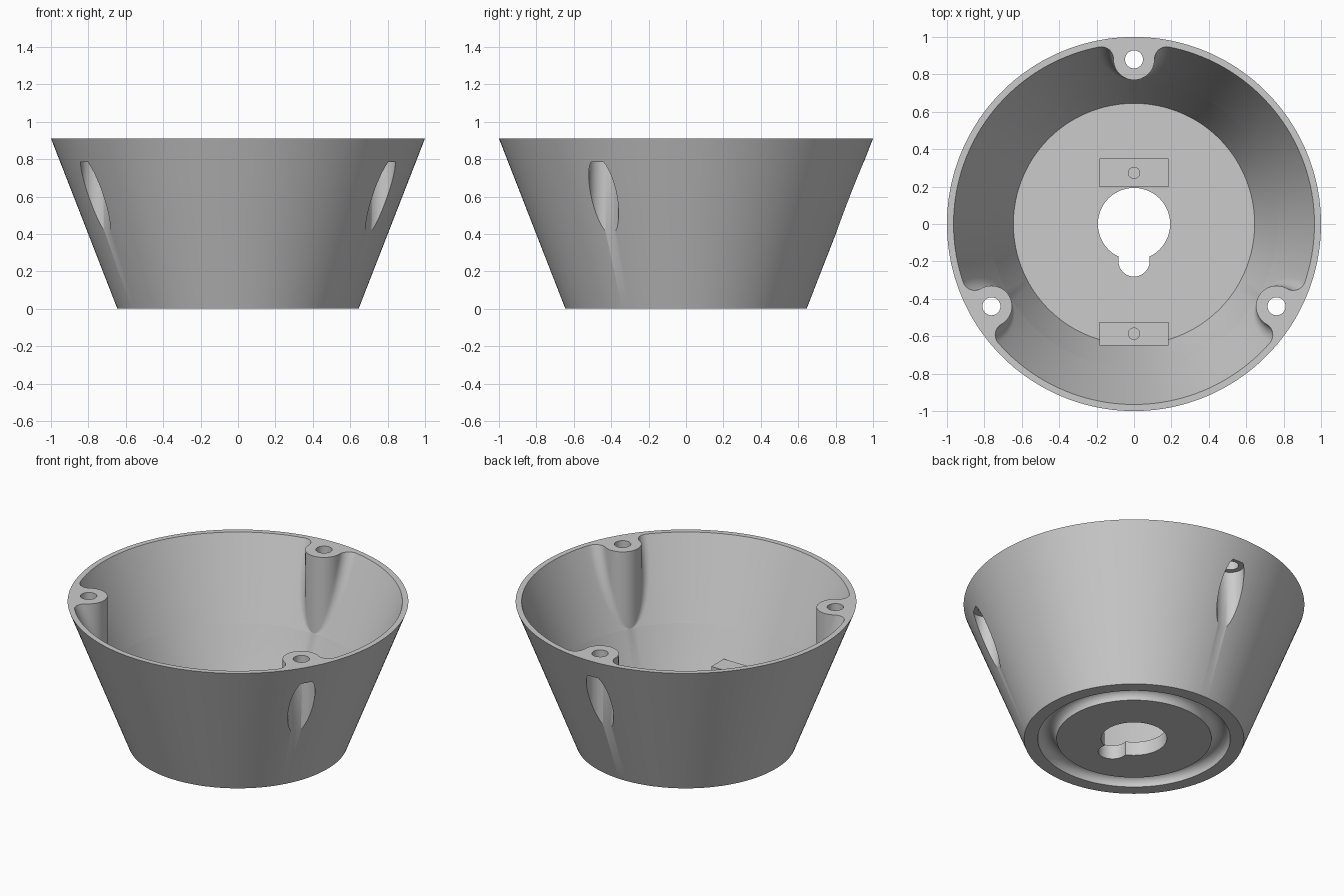
import bpy
import bmesh
from math import sin, cos, pi, atan2, acos

if "Cube" in bpy.data.objects:
    bpy.data.objects.remove(bpy.data.objects["Cube"], do_unlink=True)

HEIGHT, FLOOR = 0.91, 0.09
R_BASE, R_TOP, R_FLOOR, R_RIM = 0.645, 1.0, 0.645, 0.965
AXIS, BOSS, FILLET = 0.88, 0.11, 0.065      # screw axis radius, boss radius, blend radius
SCREW, BORE, BORE_TOP = 0.048, 0.08, 0.785
N_BOSS, N_FILLET, N_WALL = 12, 10, 22       # steps along each arc of the inner outline
N_BUMP = N_BOSS + N_FILLET

grey = bpy.data.materials.new("light_grey")
grey.use_nodes = True
grey.diffuse_color = (0.6, 0.6, 0.6, 1)
grey.node_tree.nodes["Principled BSDF"].inputs["Base Color"].default_value = (0.6, 0.6, 0.6, 1)


def make_object(name, bm):
    bmesh.ops.recalc_face_normals(bm, faces=bm.faces)
    mesh = bpy.data.meshes.new(name)
    bm.to_mesh(mesh)
    bm.free()
    obj = bpy.data.objects.new(name, mesh)
    bpy.context.collection.objects.link(obj)
    mesh.materials.append(grey)
    return obj


def cylinder(x, y, radius, z0, z1, sides=48):
    bm = bmesh.new()
    bmesh.ops.create_cone(bm, cap_ends=True, segments=sides, radius1=radius,
                          radius2=radius, depth=z1 - z0)
    bmesh.ops.translate(bm, verts=bm.verts, vec=(x, y, (z0 + z1) / 2))
    return make_object("cutter", bm)


def select_only(obj):
    bpy.ops.object.select_all(action="DESELECT")
    obj.select_set(True)
    bpy.context.view_layer.objects.active = obj


def cut(obj, cutter):
    select_only(obj)
    mod = obj.modifiers.new("cut", "BOOLEAN")
    mod.operation, mod.solver, mod.object = "DIFFERENCE", "EXACT", cutter
    bpy.ops.object.modifier_apply(modifier=mod.name)
    bpy.data.objects.remove(cutter, do_unlink=True)


def finish(obj):
    select_only(obj)
    bpy.ops.object.shade_smooth_by_angle(angle=pi / 6)


def blend_angle(wall):
    """Angle at which the blend between boss and wall ends; zero below the boss."""
    reach, d = BOSS + FILLET, wall - FILLET
    c = (AXIS ** 2 + d ** 2 - reach ** 2) / (2 * AXIS * d)
    return acos(min(1, c)) if d > AXIS - reach else 0


def wall_arc(radius, turn):
    angles = [turn + (pi / 3 - turn) * i / N_WALL for i in range(N_WALL + 1)]
    return [(radius * cos(a), radius * sin(a)) for a in angles]


def inner_half(wall):
    """Boss arc, blend arc and wall arc over one sixth turn, boss on the +x axis."""
    turn = blend_angle(wall)
    if turn == 0:
        return [(wall, 0)] * N_BUMP + wall_arc(wall, 0)
    cx, cy = (wall - FILLET) * cos(turn), (wall - FILLET) * sin(turn)
    end = atan2(cy, cx - AXIS)
    points = []
    for i in range(N_BOSS):
        a = pi + (end - pi) * i / N_BOSS
        points.append((AXIS + BOSS * cos(a), BOSS * sin(a)))
    for i in range(N_FILLET):
        a = end - pi + (turn - end + pi) * i / N_FILLET
        points.append((cx + FILLET * cos(a), cy + FILLET * sin(a)))
    return points + wall_arc(wall, turn)


def circle_half(radius):
    """Plain circle with steps that match the inner outline."""
    turn = blend_angle(R_RIM)
    angles = [turn * i / N_BUMP for i in range(N_BUMP)]
    return [(radius * cos(a), radius * sin(a)) for a in angles] + wall_arc(radius, turn)


# Shell: underside groove, outer cone, rim and inner wall with three blended bosses
bm = bmesh.new()
rings = []


def add_ring(half, z):
    sector = [(x, -y) for x, y in reversed(half[1:])] + half[:-1]
    ring = []
    for k in range(3):
        a = pi / 2 + k * 2 * pi / 3
        for x, y in sector:
            co = (x * cos(a) - y * sin(a), x * sin(a) + y * cos(a), z)
            same = ring and (ring[-1].co.xy - bm_point(co)).length < 0.00001
            ring.append(ring[-1] if same else bm.verts.new(co))
    rings.append(ring)


def bm_point(co):
    from mathutils import Vector
    return Vector(co[:2])


for i in range(13):
    a = pi * (1 - i / 12)
    add_ring(circle_half(0.51 + 0.055 * cos(a)), 0.055 * sin(a))
add_ring(circle_half(R_BASE), 0)
add_ring(circle_half(R_TOP), HEIGHT)
slope = (R_RIM - R_FLOOR) / (HEIGHT - FLOOR)
z_tip = FLOOR + (AXIS - BOSS - R_FLOOR) / slope
levels = [z_tip + (HEIGHT - z_tip) * (i / 16) ** 2 for i in range(16, -1, -1)] + [FLOOR]
for z in levels:
    add_ring(inner_half(R_FLOOR + (z - FLOOR) * slope), z)

for low, high in zip(rings, rings[1:]):
    for i in range(len(low)):
        j = (i + 1) % len(low)
        corners = list(dict.fromkeys((low[i], low[j], high[j], high[i])))
        if len(corners) > 2:
            bm.faces.new(corners)
for ring in (rings[0], rings[-1]):
    bm.faces.new(list(dict.fromkeys(ring)))
bmesh.ops.triangulate(bm, faces=bm.faces)
shell = make_object("tapered_shell", bm)

# Keyhole through the floor
cut(shell, cylinder(0, 0, 0.193, -0.1, 0.2, 96))
cut(shell, cylinder(0, -0.197, 0.084, -0.1, 0.2))

# Screw holes and the wider bores that open through the outer wall
for k in range(3):
    a = pi / 2 + k * 2 * pi / 3
    x, y = AXIS * cos(a), AXIS * sin(a)
    cut(shell, cylinder(x, y, BORE, 0.2, BORE_TOP))
    cut(shell, cylinder(x, y, SCREW, 0.7, 1.0))
finish(shell)

# Mounting blocks on the floor, each with a blind hole
for name, y0, y1 in (("back_block", 0.197, 0.35), ("front_block", -0.65, -0.523)):
    bm = bmesh.new()
    bmesh.ops.create_cube(bm, size=1)
    bmesh.ops.scale(bm, verts=bm.verts, vec=(0.37, y1 - y0, 0.155))
    bmesh.ops.translate(bm, verts=bm.verts, vec=(0, (y0 + y1) / 2, 0.1625))
    block = make_object(name, bm)
    cut(block, cylinder(0, (y0 + y1) / 2, 0.03, 0.12, 0.3, 32))
    finish(block)
